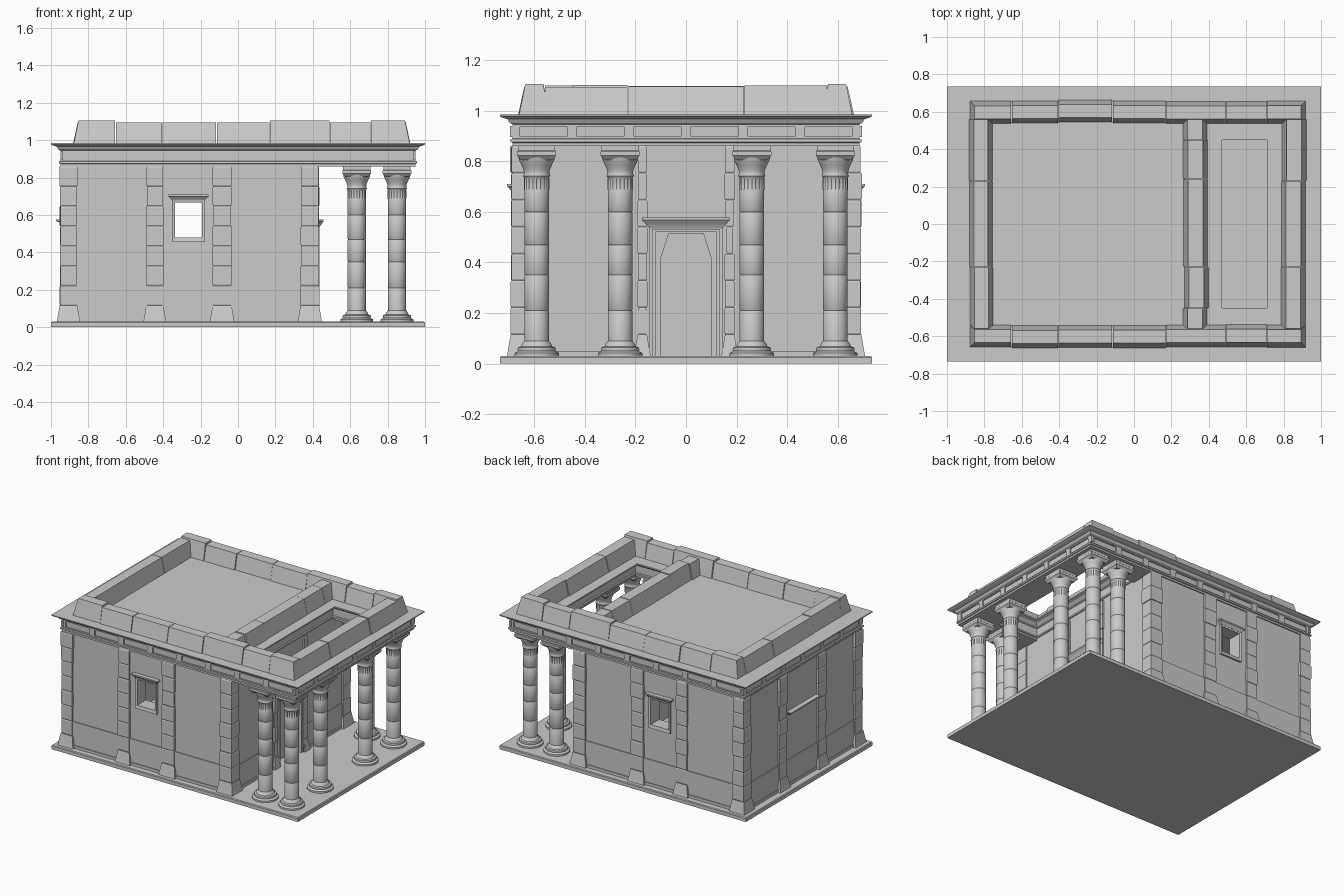
import bpy, bmesh, random
from math import sin, cos, pi

random.seed(4)
cube = bpy.data.objects.get("Cube")
if cube:
    bpy.data.objects.remove(cube, do_unlink=True)

stone = bpy.data.materials.new("grey_stone")
stone.use_nodes = True
GREY = (0.6, 0.6, 0.6, 1)
stone.diffuse_color = GREY
stone.node_tree.nodes["Principled BSDF"].inputs["Base Color"].default_value = GREY


def finish(name, bm):
    bmesh.ops.recalc_face_normals(bm, faces=bm.faces[:])
    mesh = bpy.data.meshes.new(name)
    bm.to_mesh(mesh)
    bm.free()
    mesh.materials.append(stone)
    ob = bpy.data.objects.new(name, mesh)
    bpy.context.collection.objects.link(ob)
    return ob


def loft(name, loops, axis="z", ring=False):
    """Join rectangles (a0, a1, b0, b1, h) stacked along an axis; ring closes them into a frame."""
    place = {"z": lambda a, b, h: (a, b, h),
             "y": lambda a, b, h: (a, h, b),
             "x": lambda a, b, h: (h, a, b)}[axis]
    bm = bmesh.new()
    rows = []
    for a0, a1, b0, b1, h in loops:
        corners = ((a0, b0), (a1, b0), (a1, b1), (a0, b1))
        rows.append([bm.verts.new(place(a, b, h)) for a, b in corners])
    pairs = list(zip(rows, rows[1:]))
    if ring:
        pairs.append((rows[-1], rows[0]))
    else:
        bm.faces.new(rows[0])
        bm.faces.new(rows[-1])
    for lo, hi in pairs:
        for i in range(4):
            j = (i + 1) % 4
            bm.faces.new((lo[i], lo[j], hi[j], hi[i]))
    return finish(name, bm)


def box(name, x0, x1, y0, y1, z0, z1):
    return loft(name, [(x0, x1, y0, y1, z0), (x0, x1, y0, y1, z1)])


def grow(rect, d, h):
    x0, x1, y0, y1 = rect
    return (x0 - d, x1 + d, y0 - d, y1 + d, h)


FLOOR, EAVES, ROOF = 0.03, 0.86, 0.985

# Ground slab
loft("base_slab", [(-1, 1, -.735, .735, 0), (-1, 1, -.735, .735, .025),
                   (-.995, .995, -.73, .73, FLOOR)])

# Entablature with cornice and an open well above the porch
body, well = (-.95, .95, -.685, .685), (.47, .71, -.45, .45)
profile = [(0, EAVES), (0, .873), (.008, .876), (.008, .887), (0, .89), (0, .897),
           (-.008, .897), (-.008, .938), (0, .938), (0, .946), (.012, .952),
           (.02, .966), (.042, .973), (.05, .978), (.05, ROOF)]
inner = [(0, ROOF), (0, .975), (.02, .968), (.035, .952), (.05, .946), (.05, .89),
         (.042, .887), (.042, .876), (.05, .873), (.05, EAVES)]
loft("entablature", [grow(body, d, z) for d, z in profile]
     + [grow(well, d, z) for d, z in inner], ring=True)

# Dividers between the sunken frieze panels
for s in (-1, 1):
    for i in range(9):
        x = -.94 + i * .235
        y = sorted((s * .67, s * .685))
        box("frieze_divider", max(x - .022, -.95), min(x + .022, .95), *y, .896, .939)
    for i in range(7):
        y = (i - 3) * .225
        x = sorted((s * .935, s * .95))
        box("frieze_divider", *x, y - .02, y + .02, .896, .939)

# Long walls with a through window, frame and hood
window = (-.337, -.193, .48, .668)
for s in (-1, 1):
    wall = (-.935, .42, FLOOR, EAVES)
    loft("long_wall", [(*wall, s * .677), (*window, s * .677),
                       (*window, s * .585), (*wall, s * .585)], "y", True)
    frame = (-.353, -.177, .455, .685)
    loft("window_frame", [(*frame, s * .67), (*frame, s * .69),
                          (*window, s * .686), (*window, s * .67)], "y", True)
    loft("window_hood", [(-.353, -.177, *sorted((s * .67, s * .69)), .68),
                         (-.365, -.165, *sorted((s * .67, s * .70)), .695),
                         (-.372, -.158, *sorted((s * .67, s * .707)), .70),
                         (-.372, -.158, *sorted((s * .67, s * .707)), .71)])
    box("long_dado", -.94, .425, *sorted((s * .66, s * .684)), FLOOR, .22)
    box("long_plinth", -.945, .43, *sorted((s * .66, s * .69)), FLOOR, .05)

# Rear wall with its hood
box("rear_wall", -.935, -.85, -.6, .6, FLOOR, EAVES)
box("rear_dado", -.942, -.9, -.66, .66, FLOOR, .22)
box("rear_plinth", -.948, -.9, -.66, .66, FLOOR, .05)
loft("rear_hood", [(-.945, -.9, -.15, .15, .545), (-.955, -.9, -.16, .16, .562),
                   (-.972, -.9, -.17, .17, .567), (-.972, -.9, -.17, .17, .575)])

# Porch wall with a sunken doorway
face, door = (-.6, .6, FLOOR, EAVES), (-.12, .12, FLOOR, .52)
loft("porch_wall", [(*face, .42), (*door, .42), (*door, .33), (*face, .33)], "x", True)
box("door_panel", .34, .37, -.12, .12, FLOOR, .52)
bm = bmesh.new()
half = [(.1, FLOOR), (.1, .42), (.07, .515)]
outline = half + [(-y, z) for y, z in reversed(half)]
leaf = bm.faces.new([bm.verts.new((.37, y, z)) for y, z in outline])
out = bmesh.ops.extrude_face_region(bm, geom=[leaf])
bmesh.ops.translate(bm, vec=(.006, 0, 0),
                    verts=[v for v in out["geom"] if isinstance(v, bmesh.types.BMVert)])
finish("door_leaf", bm)
outer, mid = (-.145, .145, FLOOR, .54), (-.133, .133, FLOOR, .53)
loft("door_surround", [(*outer, .41), (*outer, .436), (*mid, .436), (*mid, .43),
                       (*door, .43), (*door, .41)], "x", True)
loft("door_hood", [(.41, .437, -.145, .145, .535), (.41, .445, -.155, .155, .55),
                   (.41, .455, -.168, .168, .563), (.41, .458, -.174, .174, .567),
                   (.41, .458, -.174, .174, .577)])
for s in (-1, 1):
    box("porch_dado", .4, .425, *sorted((s * .15, s * .62)), FLOOR, .21)
    box("porch_plinth", .4, .432, *sorted((s * .15, s * .62)), FLOOR, .05)


# Pilasters of rough stacked blocks on a flared foot
def pilaster(name, x0, x1, y0, y1):
    rect, n, foot = (x0, x1, y0, y1), 7, .115
    loft(name + "_foot", [grow(rect, .016, FLOOR), grow(rect, .012, .05), grow(rect, .001, foot)])
    step = (EAVES - foot) / n
    for i in range(n):
        d, z = random.uniform(-.004, .003), foot + i * step
        loft(name + "_block", [grow(rect, d - .003, z), grow(rect, d, z + .006),
                               grow(rect, d, z + step - .006), grow(rect, d - .003, z + step)])


for s in (-1, 1):
    for x0, x1 in ((-.953, -.86), (.335, .433)):
        pilaster("corner_pilaster", x0, x1, *sorted((s * .6, s * .692)))
    for x0, x1 in ((-.49, -.40), (-.135, -.035)):
        pilaster("wall_pilaster", x0, x1, *sorted((s * .64, s * .69)))
    pilaster("rear_pilaster", -.95, -.9, *sorted((s * .18, s * .27)))
    pilaster("door_pilaster", .4, .431, *sorted((s * .155, s * .19)))

# Column: turned profile with drum joints and a fluted neck
shape = [(.088, FLOOR), (.088, .042), (.08, .046), (.074, .05), (.076, .056), (.074, .064),
         (.062, .068), (.058, .078), (.049, .09)]
for z in (.21, .35, .47, .60):
    shape += [(.049, z - .004), (.0465, z), (.049, z + .004)]
shape += [(.049, .685), (.047, .69), (.047, .73), (.049, .735), (.054, .742), (.05, .75),
          (.052, .765), (.06, .785), (.07, .805), (.072, .82)]
SEG = 40
bm = bmesh.new()
rows = []
for r, z in shape:
    flute = .003 if r == .047 else 0
    rows.append([bm.verts.new(((r + flute * (-1) ** k) * cos(2 * pi * k / SEG),
                               (r + flute * (-1) ** k) * sin(2 * pi * k / SEG), z))
                 for k in range(SEG)])
for lo, hi in zip(rows, rows[1:]):
    for k in range(SEG):
        j = (k + 1) % SEG
        bm.faces.new((lo[k], lo[j], hi[j], hi[k]))
bm.faces.new(rows[0])
bm.faces.new(rows[-1])
column = finish("column", bm)
bpy.ops.object.select_all(action="DESELECT")
column.select_set(True)
bpy.context.view_layer.objects.active = column
bpy.ops.object.shade_smooth_by_angle(angle=.6)

spots = [(x, s * y) for s in (-1, 1) for x, y in ((.635, .59), (.85, .59), (.85, .26))]
for i, (x, y) in enumerate(spots):
    shaft = column if i == 0 else column.copy()
    if i:
        bpy.context.collection.objects.link(shaft)
    shaft.location = (x, y, 0)
    rect = (x, x, y, y)
    loft("abacus", [grow(rect, .062, .805), grow(rect, .077, .822),
                    grow(rect, .077, .838), grow(rect, .073, .842), grow(rect, .073, EAVES)])


# Parapet of sloped coping blocks
def coping(x0, x1, y0, y1, top, left, right, front, back):
    k = .025
    loft("parapet_block", [(x0, x1, y0, y1, ROOF - .002),
                           (x0 + k * left, x1 - k * right, y0 + k * front, y1 - k * back, top)])


joints = [-.88, -.655, -.405, -.115, .17, .49, .71, .92]
last = len(joints) - 2
for s in (-1, 1):
    for i, (x0, x1) in enumerate(zip(joints, joints[1:])):
        j = random.uniform(-.004, .004)
        top = 1.106 if i in (0, 4, last) else 1.095
        coping(x0 + .002, x1 - .002, *sorted((s * (.54 + j), s * (.66 + j))), top,
               i == 0, i == last, 1, 1)
for x0, x1, cuts in ((-.88, -.755, (-.56, -.23, .23, .56)),
                     (.265, .395, (-.56, -.45, -.23, .24, .45, .56)),
                     (.79, .92, (-.56, -.23, .23, .56))):
    for y0, y1 in zip(cuts, cuts[1:]):
        j = random.uniform(-.004, .004)
        coping(x0 + j, x1 + j, y0 + .002, y1 - .002, 1.097 + j, 1, 1, 0, 0)
